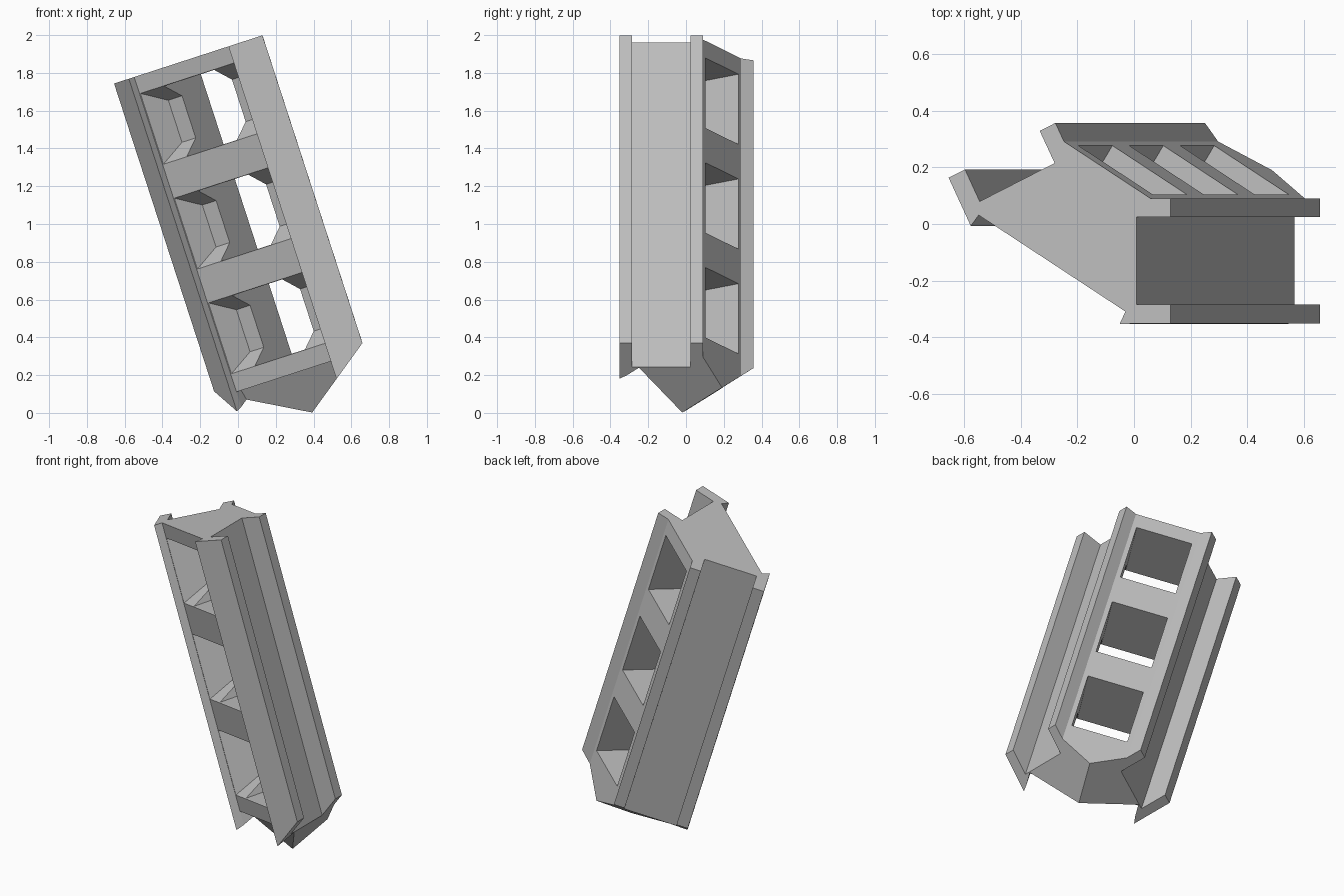
import bpy, bmesh
from math import radians
from mathutils import Matrix

if "Cube" in bpy.data.objects:
    bpy.data.objects.remove(bpy.data.objects["Cube"])

# Single flat colour
grey = bpy.data.materials.new("light_grey")
grey.use_nodes = True
COLOUR = (0.52, 0.52, 0.52, 1)
grey.diffuse_color = COLOUR
grey.node_tree.nodes["Principled BSDF"].inputs["Base Color"].default_value = COLOUR

# Lean of the bar and turn of its symmetrical section
PLACE = (Matrix.Rotation(radians(-18), 4, 'Y') @ Matrix.Translation((0.278, -0.174, 0))
         @ Matrix.Rotation(radians(-32), 4, 'Z'))
TOP = 1.861


def make_object(name, bm):
    bmesh.ops.recalc_face_normals(bm, faces=bm.faces)
    mesh = bpy.data.meshes.new(name)
    bm.to_mesh(mesh)
    bm.free()
    mesh.materials.append(grey)
    obj = bpy.data.objects.new(name, mesh)
    bpy.context.collection.objects.link(obj)
    obj.matrix_world = PLACE
    return obj


def loft(bm, first, second, open_side=None):
    """Join two matching loops into a closed solid; open_side skips one side."""
    a = [bm.verts.new(p) for p in first]
    b = [bm.verts.new(p) for p in second]
    bm.faces.new(a)
    bm.faces.new(b)
    n = len(a)
    for i in range(n):
        if i != open_side:
            j = (i + 1) % n
            bm.faces.new((a[i], a[j], b[j], b[i]))


def rectangle(half_width, depth, middle, half_height):
    return [(sx * half_width, depth, middle + sz * half_height)
            for sx, sz in ((-1, -1), (1, -1), (1, 1), (-1, 1))]


# Half section with one flanged channel
half = [(0, 0.430), (0.191, 0.430), (0.253, 0.469), (0.287, 0.414), (0.180, 0.347),
        (0.3446, 0.084), (0.451, 0.151), (0.487, 0.094), (0.327, -0.007),
        (0.322, 0.041), (0, 0.041)]


def slanted_bottom(x, y):
    return -0.393 + 0.73 * (0.848 * (x + 0.328) + 0.53 * y)


bm = bmesh.new()
loft(bm, [(x, y, slanted_bottom(x, y)) for x, y in half],
     [(x, y, TOP) for x, y in half], open_side=len(half) - 1)
body = make_object("railed_body", bm)
mirror = body.modifiers.new("mirror", 'MIRROR')
mirror.use_clip = True

# Cutters: straight window tunnels, tapered front pockets, underside relief
tunnels, pockets, relief = bmesh.new(), bmesh.new(), bmesh.new()
for row in range(3):
    middle = 0.405 + 0.583 * row
    loft(tunnels, rectangle(0.164, -0.2, middle, 0.195),
         rectangle(0.164, 0.7, middle, 0.195))
    loft(pockets, rectangle(0.319, 0.036, middle, 0.2),
         rectangle(0.254, 0.185, middle, 0.117))

slope = [(-0.2, 0.108), (0.091, 0.108), (0.182, -0.12), (0.222, -0.22), (-0.2, -0.22)]
loft(relief, [(-0.322, y, z) for y, z in slope], [(0.322, y, z) for y, z in slope])

cutters = [make_object("window_cutter", tunnels), make_object("pocket_cutter", pockets),
           make_object("underside_cutter", relief)]
for cutter in cutters:
    cutter.hide_render = True
    cut = body.modifiers.new(cutter.name, 'BOOLEAN')
    cut.operation = 'DIFFERENCE'
    cut.solver = 'EXACT'
    cut.object = cutter

# Bake the cuts and drop the cutters
bpy.context.view_layer.update()
graph = bpy.context.evaluated_depsgraph_get()
baked = bpy.data.meshes.new_from_object(body.evaluated_get(graph))
body.modifiers.clear()
body.data = baked
for cutter in cutters:
    bpy.data.objects.remove(cutter)
